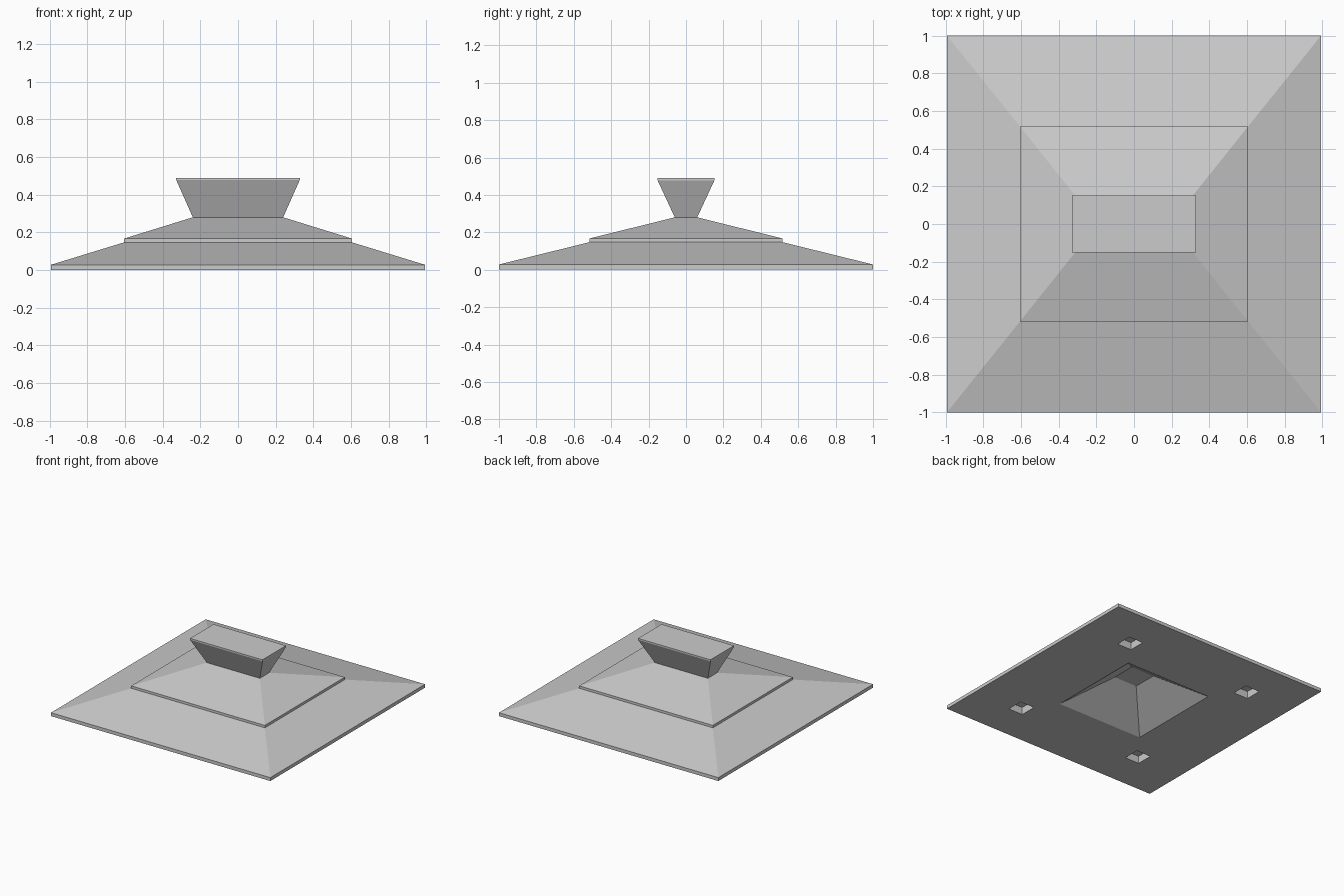
import bpy
import bmesh

cube = bpy.data.objects.get("Cube")
if cube:
    bpy.data.objects.remove(cube, do_unlink=True)

gray = bpy.data.materials.new("plain gray")
gray.use_nodes = True
gray.diffuse_color = (0.6, 0.6, 0.6, 1)
gray.node_tree.nodes["Principled BSDF"].inputs["Base Color"].default_value = (0.6, 0.6, 0.6, 1)


def loft(name, rings, center=(0, 0), cap_bottom=True):
    """Stack rectangles given as (half width, half depth, height)."""
    bm = bmesh.new()
    cx, cy = center
    loops = [[bm.verts.new((cx + sx * hx, cy + sy * hy, z))
              for sx, sy in ((-1, -1), (1, -1), (1, 1), (-1, 1))]
             for hx, hy, z in rings]
    for low, high in zip(loops, loops[1:]):
        for i in range(4):
            j = (i + 1) % 4
            bm.faces.new((low[i], low[j], high[j], high[i]))
    bm.faces.new(loops[-1])
    if cap_bottom:
        bm.faces.new(loops[0][::-1])
    mesh = bpy.data.meshes.new(name)
    bm.to_mesh(mesh)
    bm.free()
    mesh.materials.append(gray)
    obj = bpy.data.objects.new(name, mesh)
    bpy.context.collection.objects.link(obj)
    return obj


def carve(target, cutter):
    """Subtract the cutter for good, then remove it."""
    cutter.hide_render = True
    cut = target.modifiers.new("carve", "BOOLEAN")
    cut.operation = "DIFFERENCE"
    cut.solver = "EXACT"
    cut.object = cutter
    bpy.context.view_layer.objects.active = target
    bpy.ops.object.modifier_apply(modifier=cut.name)
    bpy.data.objects.remove(cutter, do_unlink=True)


# Stepped sloping body
body = loft("stepped_base", [
    (0.993, 1.0, 0), (0.993, 1.0, 0.028),
    (0.605, 0.517, 0.147), (0.605, 0.517, 0.167),
    (0.24, 0.06, 0.28)])

# Tapered hollow in the underside
carve(body, loft("hollow_cutter", [(0.419, 0.43, -0.02), (0.105, 0.1, 0.205)]))

# Four small square sockets
for sx in (-1, 1):
    for sy in (-1, 1):
        carve(body, loft("socket_cutter", [(0.065, 0.068, -0.02), (0.065, 0.068, 0.06)],
                         center=(sx * 0.57, sy * 0.635)))

# Flared block on top with a thin straight rim
loft("flared_top", [(0.24, 0.06, 0.28), (0.328, 0.152, 0.478), (0.328, 0.152, 0.49)],
     cap_bottom=False)
